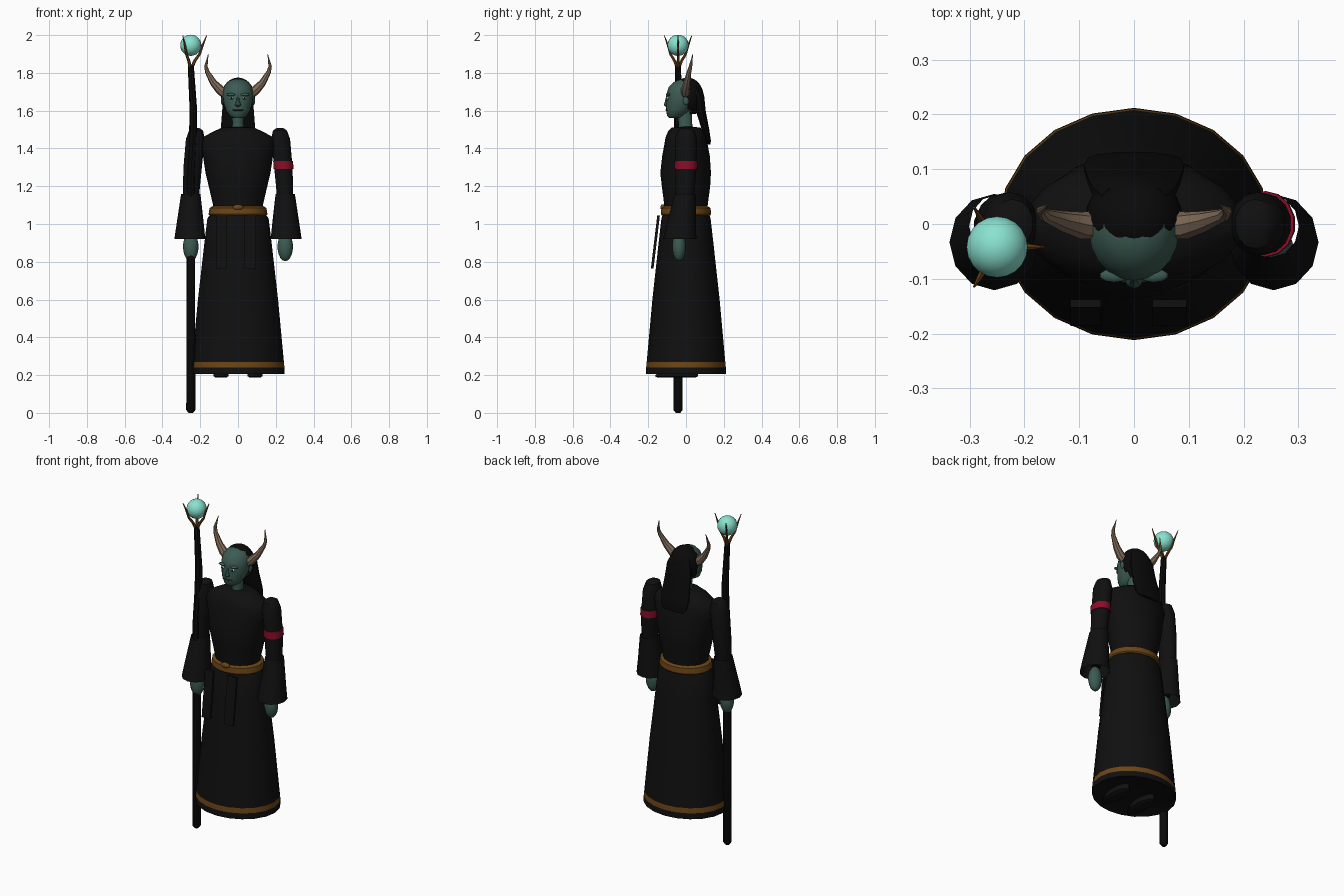
import bpy, bmesh, math
from mathutils import Vector

if "Cube" in bpy.data.objects:
    bpy.data.objects.remove(bpy.data.objects["Cube"])


def colour(name, r, g, b):
    m = bpy.data.materials.new(name)
    m.diffuse_color = (r, g, b, 1)
    m.use_nodes = True
    m.node_tree.nodes["Principled BSDF"].inputs["Base Color"].default_value = m.diffuse_color
    return m


CLOTH = colour("black cloth", .005, .005, .005)
HAIR = colour("black hair", .003, .003, .003)
GOLD = colour("dark gold", .15, .06, .008)
SKIN = colour("green skin", .045, .105, .085)
HORN = colour("horn", .21, .145, .095)
GLOW = colour("pale teal", .25, .76, .63)
RED = colour("red band", .26, .004, .02)
WOOD = colour("prong brown", .15, .055, .01)
EYE = colour("eye white", .5, .65, .55)
LIP = colour("dark lip", .018, .035, .03)


def finish(name, bm, mats, smooth=40):
    me = bpy.data.meshes.new(name)
    bmesh.ops.recalc_face_normals(bm, faces=bm.faces)
    bm.to_mesh(me)
    bm.free()
    ob = bpy.data.objects.new(name, me)
    bpy.context.collection.objects.link(ob)
    for m in mats:
        me.materials.append(m)
    if smooth:
        bpy.ops.object.select_all(action='DESELECT')
        ob.select_set(True)
        bpy.context.view_layer.objects.active = ob
        bpy.ops.object.shade_smooth_by_angle(angle=math.radians(smooth))
    return ob


def skin_rings(name, rings, mats, caps, rule=None, smooth=40):
    """Join rings of points into one surface."""
    bm = bmesh.new()
    vs = [[bm.verts.new(p) for p in ring] for ring in rings]
    n = len(vs[0])
    for a, b in zip(vs, vs[1:]):
        for i in range(n):
            j = (i + 1) % n
            bm.faces.new((a[i], a[j], b[j], b[i]))
    if caps:
        bm.faces.new(vs[0])
        bm.faces.new(vs[-1])
    if rule:
        for f in bm.faces:
            f.material_index = rule(f.calc_center_median())
    return finish(name, bm, mats, smooth)


def loft(name, rows, mats, n=20, caps=True, rule=None, smooth=40):
    """Stack horizontal ellipses: rows of (z, x, y, rx, ry)."""
    rings = [[(x + rx * math.sin(t), y + ry * math.cos(t), z)
              for t in (2 * math.pi * i / n for i in range(n))]
             for z, x, y, rx, ry in rows]
    return skin_rings(name, rings, mats, caps, rule, smooth)


def tube(name, path, mat, n=8):
    """Round tube through (x, y, z, radius) points."""
    pts = [Vector(p[:3]) for p in path]
    rings = []
    for i, p in enumerate(pts):
        d = (pts[min(i + 1, len(pts) - 1)] - pts[max(i - 1, 0)]).normalized()
        u = d.cross(Vector((0, 1, 0))).normalized()
        v = d.cross(u)
        rings.append([p + path[i][3] * (u * math.cos(a) + v * math.sin(a))
                      for a in (2 * math.pi * k / n for k in range(n))])
    return skin_rings(name, rings, [mat], True)


def ball(name, c, r, mat, seg=16, keep=None):
    bm = bmesh.new()
    bmesh.ops.create_uvsphere(bm, u_segments=seg, v_segments=seg * 3 // 4, radius=1)
    for v in bm.verts:
        v.co = Vector([c[k] + r[k] * v.co[k] for k in range(3)])
    if keep:
        bad = [f for f in bm.faces if not keep(f.calc_center_median())]
        bmesh.ops.delete(bm, geom=bad, context='FACES')
    return finish(name, bm, [mat], 60)


def slab(name, c, size, mat, shear=0):
    """Box whose y shifts with height by shear."""
    bm = bmesh.new()
    bmesh.ops.create_cube(bm, size=1)
    for v in bm.verts:
        p = [c[k] + size[k] * v.co[k] for k in range(3)]
        p[1] += shear * (p[2] - c[2])
        v.co = p
    return finish(name, bm, [mat], 0)


# Long skirt with a gold hem stripe
loft("skirt", [(.225, 0, 0, .2, .17), (.205, 0, 0, .247, .212), (.24, 0, 0, .246, .211),
               (.27, 0, 0, .243, .208), (.6, 0, 0, .212, .178), (.9, 0, 0, .178, .145),
               (1.03, 0, 0, .162, .13), (1.06, 0, 0, .14, .12)],
     [CLOTH, GOLD], rule=lambda c: int(.245 < c.z < .265))
loft("belt", [(1.045, 0, 0, .15, .128), (1.052, 0, 0, .156, .133),
              (1.085, 0, 0, .15, .13), (1.094, 0, 0, .135, .115)], [GOLD])
ball("belt_knot", (0, -.122, 1.088), (.03, .014, .016), GOLD, 10)
for x, w in ((-.088, .055), (.065, .062)):
    slab("sash_tail", (x, -.162, .905), (w, .014, .28), CLOTH, .12)

# Upper robe
loft("torso", [(1.06, 0, 0, .13, .115), (1.1, 0, 0, .132, .115), (1.2, 0, 0, .155, .128),
               (1.27, 0, -.002, .172, .134), (1.36, 0, 0, .185, .126), (1.42, 0, 0, .2, .115),
               (1.46, 0, 0, .185, .108), (1.49, 0, 0, .13, .095), (1.51, 0, 0, .085, .075),
               (1.515, 0, 0, .03, .035)], [CLOTH])
loft("neck", [(1.49, 0, 0, .034, .038), (1.53, 0, -.003, .03, .036), (1.61, 0, -.01, .032, .04)],
     [SKIN], 12)

# Arms, open flared sleeves, hands, shoes and horns on both sides
for s, side in ((-1, "left"), (1, "right")):
    loft(side + "_arm", [(1.508, s * .222, 0, .018, .02), (1.495, s * .222, 0, .038, .045),
                         (1.45, s * .226, 0, .051, .058), (1.3, s * .24, 0, .05, .056),
                         (1.17, s * .248, -.005, .045, .05), (.95, s * .25, -.03, .028, .028)],
         [CLOTH], 14)
    loft(side + "_sleeve", [(.92, s * .255, -.033, .082, .088), (1.0, s * .253, -.025, .072, .077),
                            (1.16, s * .25, -.004, .051, .057)], [CLOTH], 12, caps=False)
    ball(side + "_hand", (s * .25, -.037, .88), (.041, .036, .077), SKIN, 12)
    loft(side + "_shoe", [(.187, s * .09, -.05, .03, .1), (.195, s * .09, -.05, .042, .115),
                          (.24, s * .09, -.03, .04, .09)], [CLOTH], 10)
    tube(side + "_horn", [(s * .062, 0, 1.685, .026), (s * .095, -.003, 1.71, .025),
                          (s * .13, .005, 1.748, .019), (s * .163, .016, 1.805, .012),
                          (s * .17, .024, 1.835, .009), (s * .157, .036, 1.9, .001)], HORN)
    ball(side + "_eye", (s * .034, -.097, 1.667), (.013, .008, .008), EYE, 8)
    ball(side + "_pupil", (s * .034, -.104, 1.667), (.005, .003, .006), HAIR, 8)
    ball(side + "_brow", (s * .036, -.094, 1.685), (.028, .013, .008), SKIN, 10)
    ball(side + "_ear", (s * .083, 0, 1.655), (.008, .016, .026), SKIN, 8)
loft("arm_band", [(1.29, .241, 0, .054, .06), (1.333, .239, 0, .054, .06)], [RED], 14)

# Head with nose and mouth
loft("head", [(1.56, 0, -.06, .026, .028), (1.572, 0, -.055, .045, .045),
              (1.605, 0, -.037, .066, .069), (1.65, 0, -.02, .079, .084),
              (1.69, 0, -.014, .082, .089), (1.725, 0, -.008, .075, .083),
              (1.752, 0, -.002, .055, .062), (1.766, 0, 0, .025, .03)], [SKIN], 20)
loft("nose", [(1.62, 0, -.1, .008, .006), (1.63, 0, -.104, .016, .014),
              (1.655, 0, -.1, .009, .01), (1.685, 0, -.097, .007, .006)], [SKIN], 8)
ball("mouth", (0, -.1, 1.603), (.034, .009, .005), LIP, 10)

# Swept-back hair: cap with a raised hairline and a long flat fall behind
ball("hair_cap", (0, .008, 1.672), (.089, .086, .103), HAIR, 24,
     keep=lambda c: c.y > -.042 + (1.725 - c.z) * .5 and c.z > 1.58)
loft("hair_fall", [(1.73, 0, .045, .06, .03), (1.68, 0, .064, .08, .032),
                   (1.6, 0, .078, .086, .026), (1.5, 0, .103, .094, .02),
                   (1.44, 0, .118, .086, .014), (1.42, 0, .121, .07, .008)], [HAIR], 14)

# Slightly crooked staff with a clawed orb
SX, SY = -.25, -.042
tube("staff", [(SX, SY, 0, .012), (SX, SY, .015, .024), (SX, SY, 1.25, .023),
               (-.238, SY, 1.45, .022), (-.236, SY, 1.6, .02), (SX, SY, 1.84, .016)], HAIR)
ball("orb", (SX, SY, 1.946), (.056, .056, .056), GLOW, 20)
for k in range(3):
    a = 2 * math.pi * k / 3
    tube("prong", [(SX + r * math.cos(a), SY + r * math.sin(a), z, w) for r, z, w in
                   ((.004, 1.825, .009), (.022, 1.865, .008), (.047, 1.9, .007),
                    (.062, 1.945, .006), (.084, 1.998, .002))], WOOD, 6)
